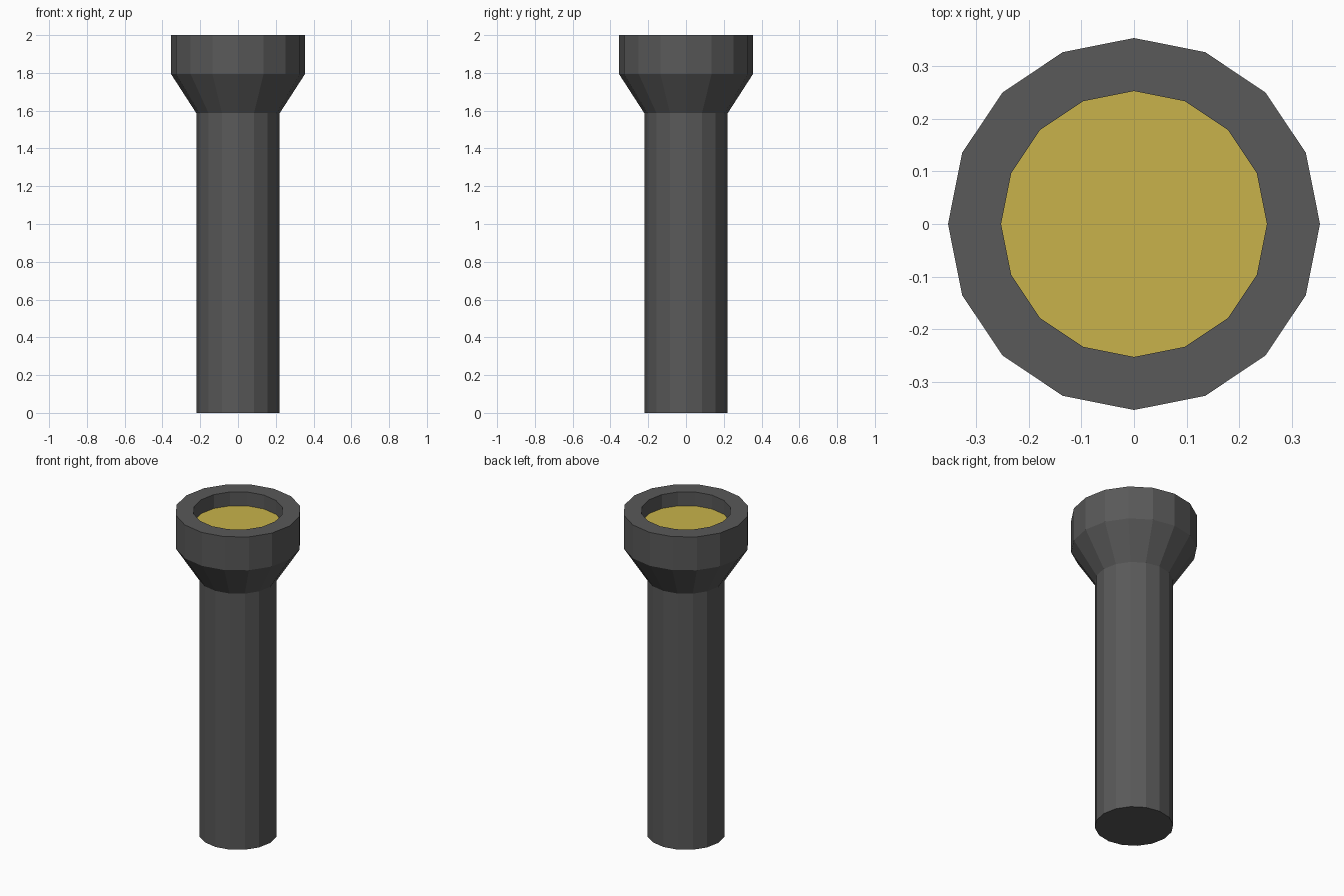
import bpy, bmesh
from math import cos, sin, pi

if "Cube" in bpy.data.objects:
    bpy.data.objects.remove(bpy.data.objects["Cube"])

SIDES = 16


def material(name, color):
    m = bpy.data.materials.new(name)
    m.diffuse_color = color
    m.use_nodes = True
    m.node_tree.nodes["Principled BSDF"].inputs["Base Color"].default_value = m.diffuse_color
    return m


def lathe(name, profile, mat, cap_start=False):
    """Spin a (radius, z) profile into a flat-faced 16-sided shell."""
    bm = bmesh.new()
    rings = [[bm.verts.new((r * cos(2 * pi * i / SIDES), r * sin(2 * pi * i / SIDES), z))
              for i in range(SIDES)] for r, z in profile]
    for a, b in zip(rings, rings[1:]):
        for i in range(SIDES):
            j = (i + 1) % SIDES
            bm.faces.new((a[i], a[j], b[j], b[i]))
    if cap_start:
        bm.faces.new(rings[0][::-1])
    if len(rings) == 1:
        bm.faces.new(rings[0])
    mesh = bpy.data.meshes.new(name)
    bm.to_mesh(mesh)
    bm.free()
    mesh.materials.append(mat)
    obj = bpy.data.objects.new(name, mesh)
    bpy.context.collection.objects.link(obj)
    return obj


dark = material("dark_casing", (0.1, 0.1, 0.1, 1))
yellow = material("yellow_lens", (0.58, 0.45, 0.07, 1))

# Handle, flared head, rim and recess wall
lathe("flashlight_casing",
      [(0.221, 0), (0.221, 1.587), (0.354, 1.793), (0.354, 2.0),
       (0.253, 2.0), (0.253, 1.914)], dark, cap_start=True)

# Lens disc at the bottom of the recess
lathe("lens", [(0.253, 1.914)], yellow)
